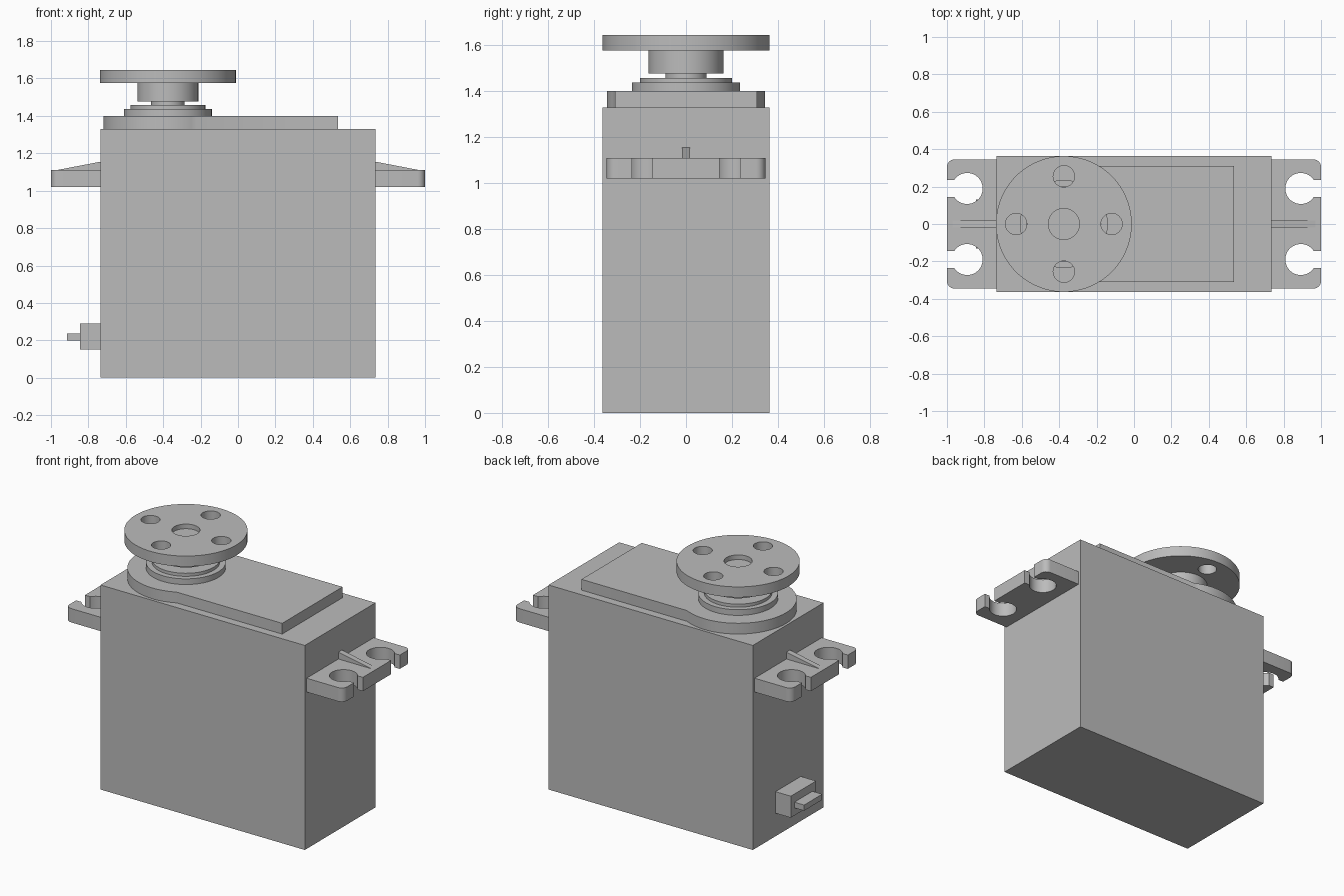
import bpy
import bmesh
from math import sin, cos, asin, pi, radians

if "Cube" in bpy.data.objects:
    bpy.data.objects.remove(bpy.data.objects["Cube"])

GREY = (0.5, 0.5, 0.5, 1)
plastic = bpy.data.materials.new("grey plastic")
plastic.use_nodes = True
plastic.diffuse_color = GREY
plastic.node_tree.nodes["Principled BSDF"].inputs["Base Color"].default_value = GREY

HORN_X = -0.375


def arc(cx, cy, r, start, end, steps):
    return [(cx + r * cos(start + (end - start) * i / steps),
             cy + r * sin(start + (end - start) * i / steps)) for i in range(steps + 1)]


def circle(cx, cy, r, steps=64):
    return arc(cx, cy, r, 0, 2 * pi, steps)[:-1]


def rectangle(x0, x1, y0, y1):
    return [(x0, y0), (x1, y0), (x1, y1), (x0, y1)]


def prism(name, loops, low, high, upright=False):
    """Extrude an outline (and hole loops) along z, or along y when upright."""
    bm = bmesh.new()
    for loop in loops:
        verts = [bm.verts.new((u, low, v) if upright else (u, v, low)) for u, v in loop]
        for a, b in zip(verts, verts[1:] + verts[:1]):
            bm.edges.new((a, b))
    bmesh.ops.triangle_fill(bm, use_beauty=True, edges=bm.edges[:])
    result = bmesh.ops.extrude_face_region(bm, geom=bm.faces[:])
    moved = [g for g in result["geom"] if isinstance(g, bmesh.types.BMVert)]
    depth = high - low
    bmesh.ops.translate(bm, verts=moved, vec=(0, depth, 0) if upright else (0, 0, depth))
    bmesh.ops.recalc_face_normals(bm, faces=bm.faces[:])
    mesh = bpy.data.meshes.new(name)
    bm.to_mesh(mesh)
    bm.free()
    mesh.materials.append(plastic)
    obj = bpy.data.objects.new(name, mesh)
    bpy.context.collection.objects.link(obj)
    bpy.ops.object.select_all(action="DESELECT")
    obj.select_set(True)
    bpy.context.view_layer.objects.active = obj
    bpy.ops.object.shade_smooth_by_angle(angle=radians(30))
    return obj


# Case and raised top deck: a round end running into a rectangle
prism("case", [rectangle(-0.735, 0.735, -0.363, 0.363)], 0, 1.33)
meet = asin(0.31 / 0.345)
deck = arc(HORN_X, 0, 0.345, meet, 2 * pi - meet, 48) + [(0.535, -0.31), (0.535, 0.31)]
prism("top_deck", [deck], 1.33, 1.4)

# Stepped collar, output shaft and hub
for name, radius, low, high in (("collar_lower", 0.235, 1.4, 1.437),
                                ("collar_upper", 0.2, 1.437, 1.457),
                                ("output_shaft", 0.09, 1.457, 1.477),
                                ("horn_hub", 0.163, 1.477, 1.577),
                                ("horn_socket_floor", 0.083, 1.577, 1.615)):
    prism(name, [circle(HORN_X, 0, radius)], low, high)

# Round horn with a centre socket and four through holes
holes = [circle(HORN_X + 0.255 * cos(i * pi / 2), 0.255 * sin(i * pi / 2), 0.057, 32)
         for i in range(4)]
prism("horn_disc", [circle(HORN_X, 0, 0.363, 96), circle(HORN_X, 0, 0.083)] + holes,
      1.577, 1.645)

# Mounting ears with open screw slots, and their stiffening ribs
gap = asin(0.045 / 0.083)
half = ([(1, 0.145)] + arc(0.892, 0.19, 0.083, -gap, gap - 2 * pi, 36) + [(1, 0.235)]
        + arc(0.96, 0.305, 0.04, 0, pi / 2, 6) + [(0.735, 0.345)])
ear = half + [(x, -y) for x, y in reversed(half)]
rib = [(0.735, 1.11), (0.97, 1.11), (0.735, 1.155)]
for side, sign in (("left", 1), ("right", -1)):
    prism(side + "_ear", [[(sign * x, y) for x, y in ear]], 1.02, 1.11)
    prism(side + "_rib", [[(sign * x, z) for x, z in rib]], -0.018, 0.018, upright=True)

# Cable outlet
prism("cable_boot", [rectangle(-0.845, -0.735, -0.13, 0.13)], 0.15, 0.29)
prism("cable", [rectangle(-0.915, -0.845, -0.093, 0.093)], 0.2, 0.237)
